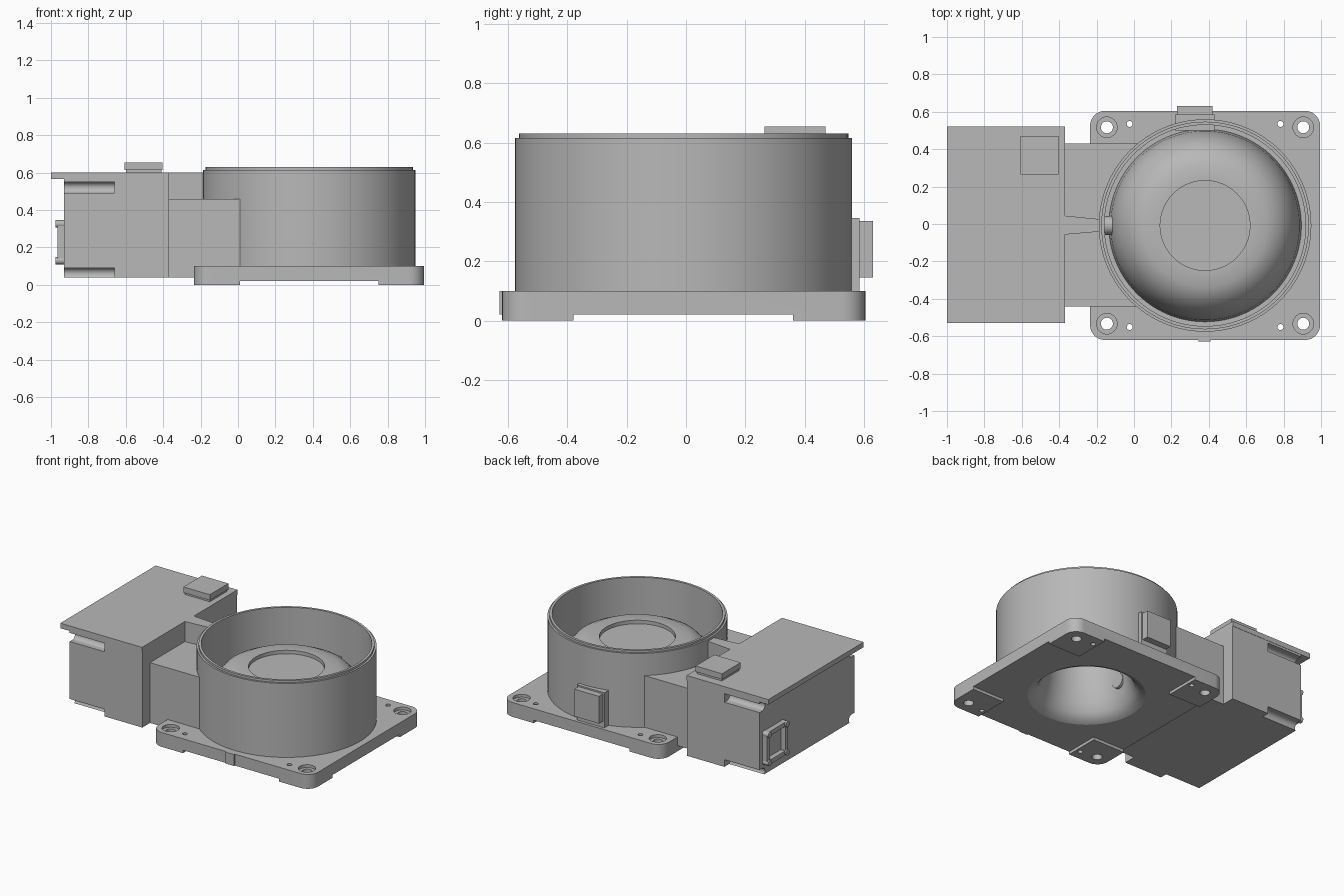
import bpy, bmesh, math
from mathutils import Matrix, Vector

cube = bpy.data.objects.get("Cube")
if cube:
    bpy.data.objects.remove(cube, do_unlink=True)

grey = bpy.data.materials.new("plain grey")
grey.use_nodes = True
COLOUR = (0.48, 0.48, 0.48, 1)
grey.diffuse_color = COLOUR
grey.node_tree.nodes["Principled BSDF"].inputs["Base Color"].default_value = COLOUR


def finish(bm, name, smooth=False):
    bmesh.ops.recalc_face_normals(bm, faces=bm.faces)
    mesh = bpy.data.meshes.new(name)
    bm.to_mesh(mesh)
    bm.free()
    mesh.materials.append(grey)
    ob = bpy.data.objects.new(name, mesh)
    bpy.context.collection.objects.link(ob)
    if smooth:
        smooth_edges(ob)
    return ob


def activate(ob):
    bpy.ops.object.select_all(action='DESELECT')
    ob.select_set(True)
    bpy.context.view_layer.objects.active = ob


def smooth_edges(ob):
    activate(ob)
    bpy.ops.object.shade_smooth_by_angle(angle=math.radians(30))


def box(name, x, y, z):
    bm = bmesh.new()
    bmesh.ops.create_cube(bm, size=1)
    for v in bm.verts:
        v.co = Vector([(r[0] + r[1]) / 2 + c * (r[1] - r[0]) for c, r in zip(v.co, (x, y, z))])
    return finish(bm, name)


def rod(name, start, end, radius, sides=32):
    a, b = Vector(start), Vector(end)
    turn = (b - a).to_track_quat('Z', 'Y').to_matrix().to_4x4()
    bm = bmesh.new()
    bmesh.ops.create_cone(bm, cap_ends=True, segments=sides, radius1=radius, radius2=radius,
                          depth=(b - a).length, matrix=Matrix.Translation((a + b) / 2) @ turn)
    return finish(bm, name, True)


def prism(name, outline, low, high, smooth=False):
    bm = bmesh.new()
    face = bm.faces.new([bm.verts.new((x, y, low)) for x, y in outline])
    top = bmesh.ops.extrude_face_region(bm, geom=[face])["geom"]
    bmesh.ops.translate(bm, vec=(0, 0, high - low),
                        verts=[g for g in top if isinstance(g, bmesh.types.BMVert)])
    return finish(bm, name, smooth)


def cut(ob, cutters):
    for c in cutters:
        activate(ob)
        mod = ob.modifiers.new("cut", 'BOOLEAN')
        mod.operation, mod.solver, mod.object = 'DIFFERENCE', 'EXACT', c
        bpy.ops.object.modifier_apply(modifier=mod.name)
        bpy.data.objects.remove(c, do_unlink=True)


def lathe(name, profile, centre, sides=96):
    bm = bmesh.new()
    verts = [bm.verts.new((r, 0, z)) for r, z in profile]
    edges = [bm.edges.new(pair) for pair in zip(verts, verts[1:])]
    bmesh.ops.spin(bm, geom=verts + edges, axis=(0, 0, 1), cent=(0, 0, 0),
                   angle=math.tau, steps=sides)
    bmesh.ops.remove_doubles(bm, verts=bm.verts, dist=0.0002)
    bmesh.ops.translate(bm, verts=bm.verts, vec=centre)
    return finish(bm, name, True)


CX, CY = 0.38, -0.008

# Base plate with rounded corners, four feet, screw holes and pin holes
X0, X1, Y0, Y1, R = -0.235, 0.995, -0.62, 0.605, 0.08
outline = []
for i, (x, y) in enumerate([(X1 - R, Y1 - R), (X0 + R, Y1 - R), (X0 + R, Y0 + R), (X1 - R, Y0 + R)]):
    for k in range(9):
        a = (i + k / 8) * math.pi / 2
        outline.append((x + R * math.cos(a), y + R * math.sin(a)))
plate = prism("base_plate", outline, 0, 0.1)
cutters = [box("cutter", (0.01, 0.75), (-1, 1), (-0.5, 0.02)),
           box("cutter", (-1, 1.5), (-0.38, 0.36), (-0.5, 0.02)),
           rod("cutter", (CX, CY, -0.5), (CX, CY, 0.5), 0.37, 96)]
for sx in (-1, 1):
    for sy in (-1, 1):
        x, y = CX + sx * 0.525, CY + sy * 0.525
        cutters.append(rod("cutter", (x, y, -0.5), (x, y, 0.5), 0.032))
        cutters.append(rod("cutter", (x, y, 0.08), (x, y, 0.5), 0.055))
        px, py = CX + sx * 0.403, CY + sy * 0.543
        cutters.append(rod("cutter", (px, py, -0.5), (px, py, 0.5), 0.016, 20))
cut(plate, cutters)
smooth_edges(plate)
box("plate_tab", (0.345, 0.41), (-0.628, -0.6), (0.02, 0.1))

# Round housing: domed centre, cup wall, stepped lip and flared cavity underneath
lathe("round_housing", [
    (0, 0.445), (0.24, 0.445), (0.24, 0.47), (0.33, 0.47),
    (0.40, 0.435), (0.45, 0.38), (0.485, 0.31), (0.505, 0.22), (0.515, 0.1),
    (0.538, 0.1), (0.538, 0.63), (0.555, 0.63), (0.555, 0.615), (0.568, 0.615), (0.568, 0.05),
    (0.37, 0.02), (0.335, 0.035), (0.305, 0.07), (0.28, 0.13), (0.26, 0.22), (0.25, 0.32),
    (0.24, 0.43), (0, 0.43)], (CX, CY, 0))
rod("inner_tube", (-0.18, CY, 0.22), (0.13, CY, 0.22), 0.05)

# Rear socket on the housing
box("socket_base", (0.22, 0.43), (0.5, 0.585), (0.1, 0.345))
box("socket_cover", (0.23, 0.42), (0.585, 0.63), (0.145, 0.335))

# Neck joining box and housing, trimmed so that the cup stays open
neck = box("neck", (-0.37, 0.02), (-0.44, 0.43), (0.04, 0.46))
cut(neck, [rod("cutter", (CX, CY, -0.5), (CX, CY, 1), 0.555, 96)])
prism("neck_rib", [(-0.375, -0.057), (-0.175, -0.04), (-0.175, 0.025), (-0.375, 0.045)], 0.45, 0.6)

# Control box with rounded grooves on both long sides
control = box("control_box", (-0.93, -0.37), (-0.525, 0.52), (0.04, 0.566))
cutters = []
for edge, inward in ((-0.525, 1), (0.52, -1)):
    inner, outer = edge + inward * 0.03, edge - inward * 0.1
    span = (min(inner, outer), max(inner, outer))
    for low, z, high in ((0.49, 0.52, 0.55), (-0.1, 0.06, 0.09)):
        cutters.append(box("cutter", (-1.1, -0.66), span, (low, high)))
        cutters.append(rod("cutter", (-1.1, inner, z), (-0.66, inner, z), 0.03))
cut(control, cutters)
smooth_edges(control)
box("box_lid", (-1, -0.37), (-0.528, 0.522), (0.565, 0.6))

# Button on the lid
box("button_base", (-0.6, -0.41), (0.275, 0.462), (0.6, 0.62))
box("button_cap", (-0.607, -0.403), (0.265, 0.47), (0.615, 0.655))

# Square connector frame with corner posts
PY, PZ, H = 0.37, 0.228, 0.1
for s in (-1, 1):
    y, z = PY + s * H, PZ + s * H
    box("connector_upright", (-0.965, -0.925), (y - 0.015, y + 0.015), (PZ - H, PZ + H))
    box("connector_bar", (-0.965, -0.925), (PY - H, PY + H), (z - 0.015, z + 0.015))
    for t in (-1, 1):
        cy, cz = PY + s * 0.098, PZ + t * 0.098
        rod("connector_post", (-0.975, cy, cz), (-0.925, cy, cz), 0.02, 20)
